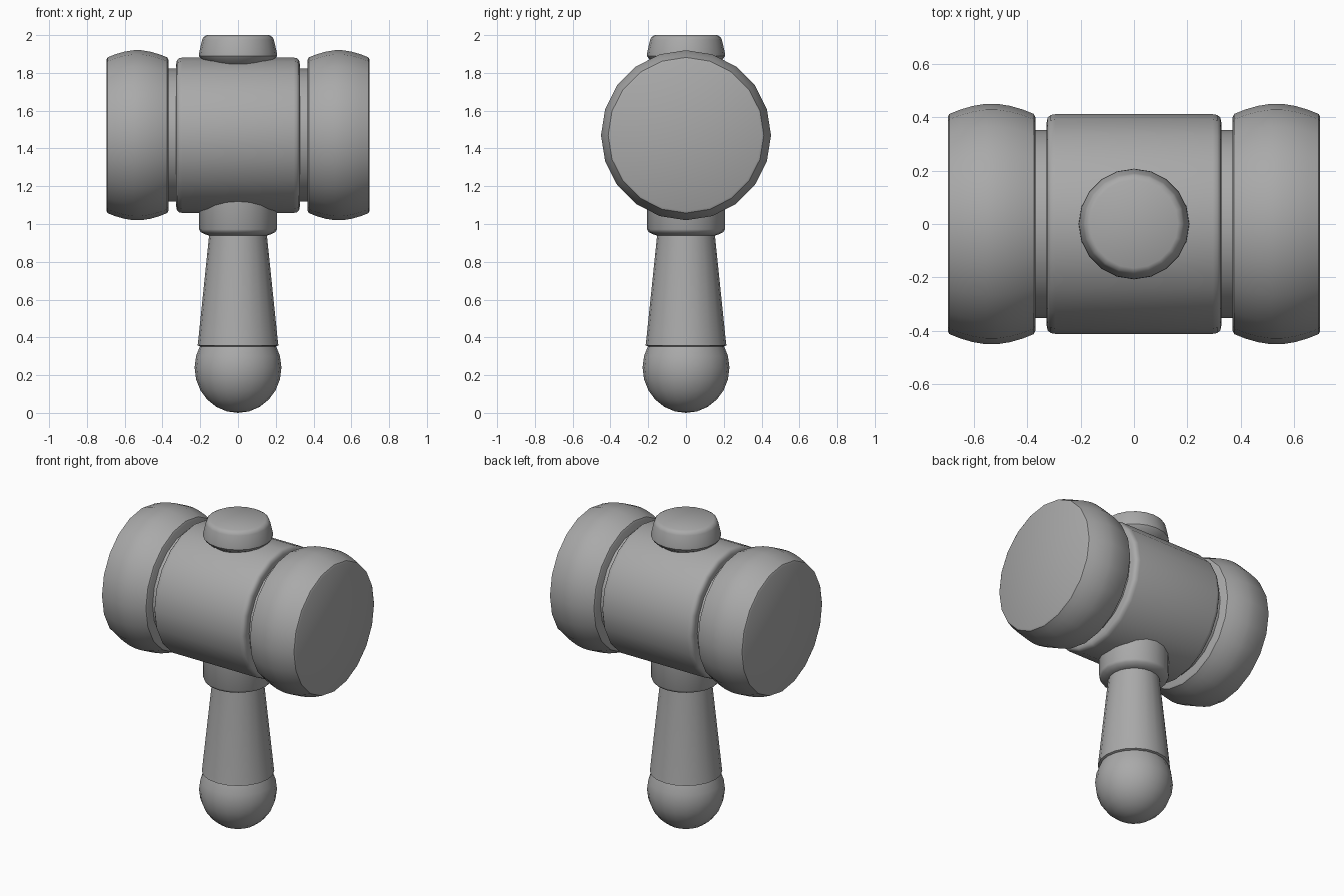
import bpy
import bmesh
import math
from mathutils import Matrix

cube = bpy.data.objects.get("Cube")
if cube:
    bpy.data.objects.remove(cube, do_unlink=True)

SIDES = 20
HEAD_Z = 1.47

grey = bpy.data.materials.new("plain_grey")
grey.use_nodes = True
colour = (0.4, 0.4, 0.4, 1)
grey.diffuse_color = colour
grey.node_tree.nodes["Principled BSDF"].inputs["Base Color"].default_value = colour


def lathe(name, profile, transform=Matrix(), angle=35):
    """Turn (radius, height) points around z, cap both ends, then place."""
    bm = bmesh.new()
    rings = []
    for r, h in profile:
        if r == 0:
            rings.append([bm.verts.new((0, 0, h))] * SIDES)
            continue
        rings.append([bm.verts.new((r * math.cos(math.tau * i / SIDES),
                                    r * math.sin(math.tau * i / SIDES), h))
                      for i in range(SIDES)])
    for low, high in zip(rings, rings[1:]):
        for i in range(SIDES):
            j = (i + 1) % SIDES
            corners = dict.fromkeys((low[i], low[j], high[j], high[i]))
            bm.faces.new(list(corners))
    for ring, (r, h) in ((rings[0], profile[0]), (rings[-1], profile[-1])):
        if r:
            bm.faces.new(ring)
    bmesh.ops.recalc_face_normals(bm, faces=bm.faces)
    bmesh.ops.transform(bm, matrix=transform, verts=bm.verts)
    mesh = bpy.data.meshes.new(name)
    bm.to_mesh(mesh)
    bm.free()
    mesh.materials.append(grey)
    obj = bpy.data.objects.new(name, mesh)
    bpy.context.collection.objects.link(obj)
    bpy.ops.object.select_all(action="DESELECT")
    obj.select_set(True)
    bpy.context.view_layer.objects.active = obj
    bpy.ops.object.shade_smooth_by_angle(angle=math.radians(angle))
    return obj


def sideways(x=0, direction=1):
    """Place a turned part with its axis along x at head height."""
    return (Matrix.Translation((x, 0, HEAD_Z))
            @ Matrix.Rotation(direction * math.pi / 2, 4, "Y"))


# Barrel with softly rounded ends, over a thinner core that shows in the grooves
half_barrel = [(0.38, 0.327), (0.398, 0.323), (0.408, 0.312), (0.411, 0.295)]
barrel = [(r, -h) for r, h in half_barrel] + half_barrel[::-1]
lathe("head_barrel", barrel, sideways(), 40)
lathe("head_core", [(0.352, -0.4), (0.352, 0.4)], sideways())

# Bulging striking ends
half_end = [(0.40, 0.164), (0.412, 0.158), (0.428, 0.118), (0.442, 0.07),
            (0.45, 0.02)]
end = [(r, -h) for r, h in half_end] + half_end[::-1]
for side, direction in (("left", 1), ("right", -1)):
    lathe(side + "_striking_end", end, sideways(direction * 0.533, direction), 40)

# Cap on top of the head
lathe("top_cap", [(0.15, 1.80), (0.155, 1.845), (0.195, 1.873), (0.207, 1.89),
                  (0.205, 1.91), (0.19, 1.975), (0.183, 1.99), (0.165, 2.0)], angle=40)

# Collar under the head
lathe("handle_collar", [(0.15, 0.938), (0.17, 0.944), (0.198, 0.957),
                        (0.206, 0.972), (0.206, 1.2)], angle=40)

# Tapered grip
lathe("grip", [(0.20, 0.352), (0.214, 0.358), (0.212, 0.37), (0.152, 0.95)])

# Ball pommel
ball = [(0.23 * math.sin(math.pi * i / 12), 0.23 - 0.23 * math.cos(math.pi * i / 12))
        for i in range(9)]
ball = [(r, h * 1.04) for r, h in ball]
lathe("pommel", ball)
